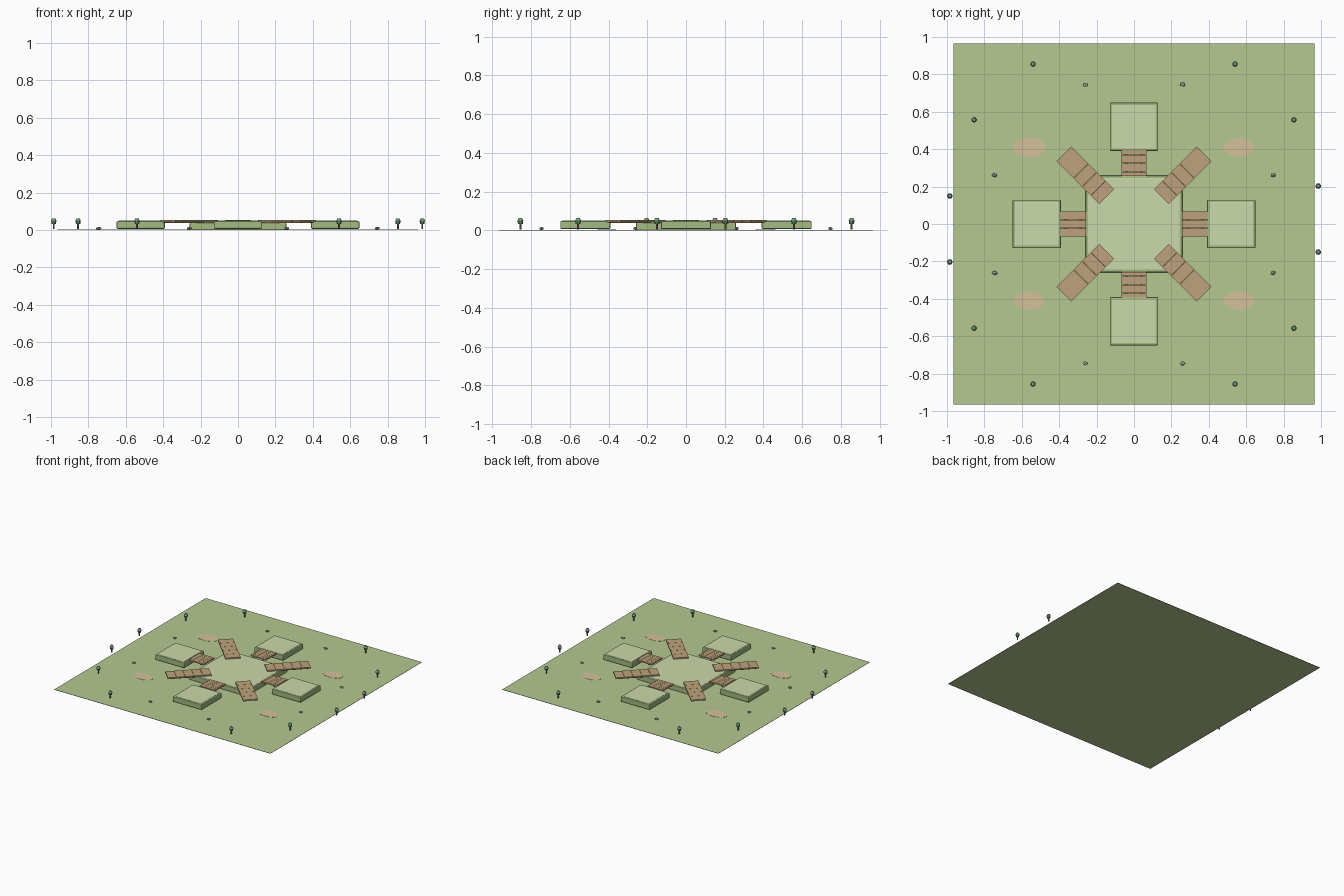
import bpy, math, random
from mathutils import Matrix, Vector

if "Cube" in bpy.data.objects:
    bpy.data.objects.remove(bpy.data.objects["Cube"])

random.seed(4)


def mat(name, r, g, b):
    m = bpy.data.materials.new(name)
    m.diffuse_color = (r, g, b, 1)
    m.use_nodes = True
    m.node_tree.nodes["Principled BSDF"].inputs["Base Color"].default_value = m.diffuse_color
    return m


GRASS = mat("grass", 0.46, 0.58, 0.28)
MOUND = mat("mound_side", 0.36, 0.50, 0.22)
TURF = mat("turf_top", 0.60, 0.70, 0.40)
WOOD = mat("wood", 0.52, 0.36, 0.20)
BEAM = mat("dark_wood", 0.30, 0.18, 0.10)
DIRT = mat("dirt", 0.66, 0.53, 0.33)
LEAF = mat("leaf", 0.18, 0.38, 0.22)
STONE = mat("stone", 0.35, 0.36, 0.32)


def finish(name, m):
    ob = bpy.context.object
    ob.name = name
    ob.data.materials.append(m)
    return ob


def box(name, x0, x1, y0, y1, z0, z1, m, bevel=0, frame=None):
    bpy.ops.mesh.primitive_cube_add(size=1)
    ob = finish(name, m)
    ob.data.transform(Matrix.Diagonal((x1 - x0, y1 - y0, z1 - z0, 1)))
    ob.location = ((x0 + x1) / 2, (y0 + y1) / 2, (z0 + z1) / 2)
    if frame:
        ob.matrix_world = frame @ Matrix.Translation(ob.location)
    if bevel:
        b = ob.modifiers.new("bevel", 'BEVEL')
        b.width = bevel
        b.segments = 2
    return ob


def terrace(name, cx, cy, h, z0, z1):
    # Rounded earth block with a slightly inset turf panel
    box(name, cx - h, cx + h, cy - h, cy + h, z0, z1 - 0.002, MOUND, 0.006)
    i = h - 0.012
    box(name + "_turf", cx - i, cx + i, cy - i, cy + i, z1 - 0.006, z1, TURF, 0.0015)


# Ground sheet
box("ground", -0.965, 0.965, -0.965, 0.965, 0, 0.002, GRASS)

# Central and outer terraces
terrace("central_terrace", 0, 0, 0.258, 0.001, 0.042)
for n, (cx, cy) in {"east": (0.52, 0), "west": (-0.52, 0),
                    "north": (0, 0.52), "south": (0, -0.52)}.items():
    terrace(n + "_terrace", cx, cy, 0.129, 0.007, 0.05)

# Straight bridges: planks all run along x, on two cross beams
for s in (-1, 1):
    for n, cx, cy, hx, hy in (("side_bridge", 0.325 * s, 0, 0.068, 0.068),
                              ("end_bridge", 0, 0.325 * s, 0.068, 0.068)):
        w = 2 * hy / 6
        for i in range(6):
            y = cy - hy + i * w
            box(n + "_plank", cx - hx, cx + hx, y + 0.0008, y + w - 0.0008,
                0.044, 0.054, WOOD)
        for d in (-0.04, 0.04):
            box(n + "_beam", cx + d - 0.006, cx + d + 0.006, cy - hy, cy + hy,
                0.037, 0.045, BEAM)

# Diagonal decks laid over the corners of the central terrace
for k in range(4):
    f = Matrix.Rotation(math.radians(45 + 90 * k), 4, 'Z')
    r0, L = 0.206, 0.325
    for i in range(5):
        r = r0 + i * L / 5
        box("diagonal_deck_plank", r + 0.0008, r + L / 5 - 0.0008, -0.056, 0.056,
            0.044, 0.054, WOOD, frame=f)
    for d in (-0.04, 0.04):
        box("diagonal_deck_beam", r0 + 0.005, r0 + L - 0.005, d - 0.006, d + 0.006,
            0.038, 0.045, BEAM, frame=f)

# Dirt patches
for sx in (-1, 1):
    for sy in (-1, 1):
        bpy.ops.mesh.primitive_cylinder_add(vertices=20, radius=1, depth=0.002,
                                            location=(0.56 * sx, 0.41 * sy, 0.0025))
        ob = finish("dirt_patch", DIRT)
        big = sx != sy
        ob.scale = (0.088, 0.052, 1) if sx * sy * sy == -1 and big else (0.082, 0.048, 1)

# Rocks
for sx in (-1, 1):
    for sy in (-1, 1):
        for x, y in ((0.26, 0.745), (0.745, 0.262)):
            bpy.ops.mesh.primitive_ico_sphere_add(subdivisions=1, radius=1,
                                                  location=(x * sx, y * sy, 0.009))
            ob = finish("rock", STONE)
            for v in ob.data.vertices:
                v.co *= random.uniform(0.85, 1.1)
            ob.scale = (0.016, 0.012, 0.008)
            ob.rotation_euler.z = random.uniform(-0.4, 0.4)

# Trees in a ring
spots = [(x * sx, y * sy) for x, y in ((0.54, 0.855), (0.855, 0.557))
         for sx in (-1, 1) for sy in (-1, 1)]
spots += [(0.985, 0.203), (0.985, -0.15), (-0.985, 0.15), (-0.985, -0.203)]
for x, y in spots:
    bpy.ops.mesh.primitive_cylinder_add(vertices=8, radius=0.005, depth=0.03,
                                        location=(x, y, 0.02))
    finish("tree_trunk", BEAM)
    bpy.ops.mesh.primitive_cone_add(vertices=10, radius1=0.012, radius2=0.015,
                                    depth=0.018, location=(x, y, 0.041))
    finish("tree_crown", LEAF)
    bpy.ops.mesh.primitive_cone_add(vertices=10, radius1=0.015, radius2=0.009,
                                    depth=0.013, location=(x, y, 0.0565))
    finish("tree_cap", LEAF)
